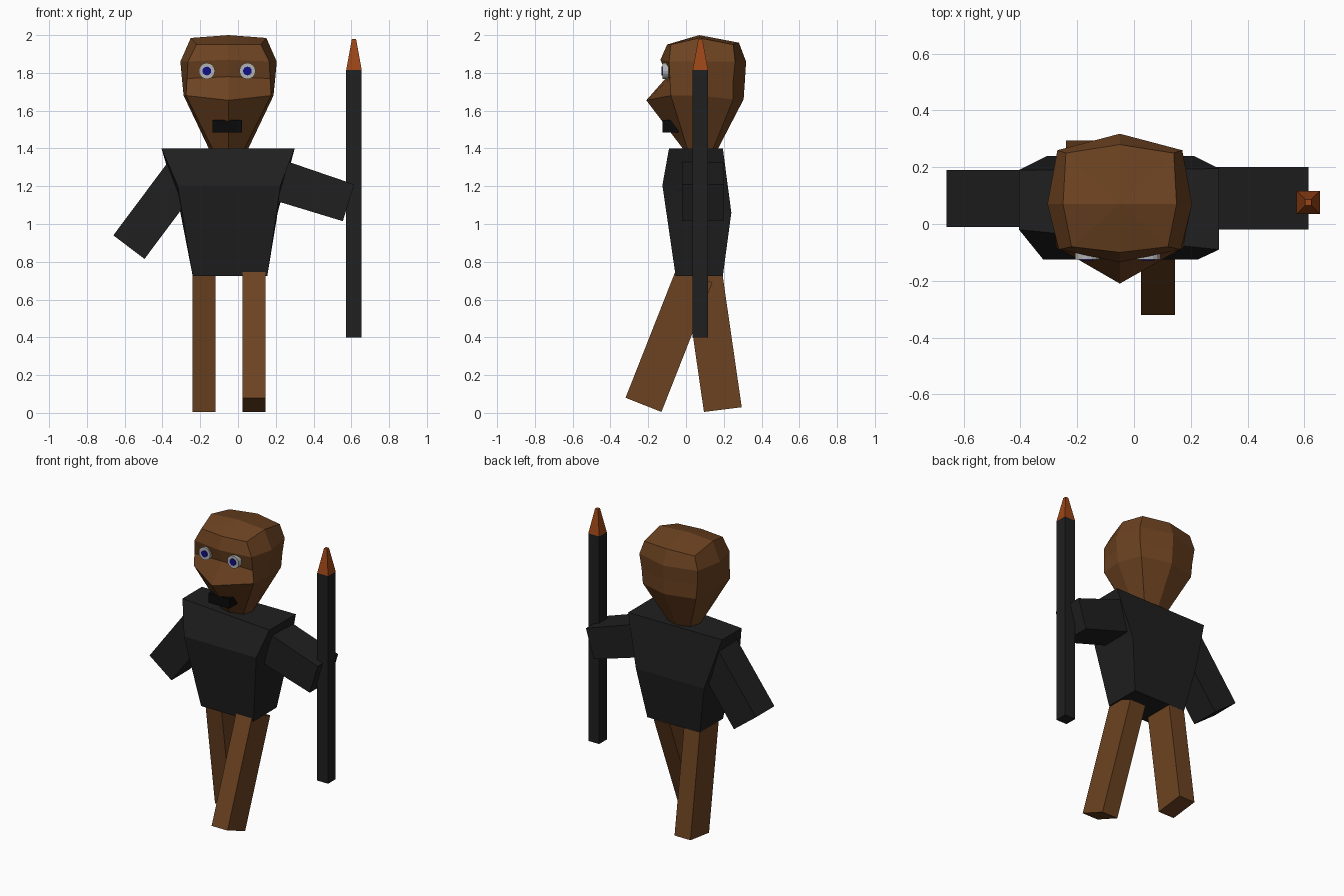
import bpy, bmesh, math

if "Cube" in bpy.data.objects:
    bpy.data.objects.remove(bpy.data.objects["Cube"])


def material(name, rgb):
    m = bpy.data.materials.new(name)
    m.diffuse_color = (*rgb, 1)
    m.use_nodes = True
    m.node_tree.nodes["Principled BSDF"].inputs["Base Color"].default_value = m.diffuse_color
    return m


SKIN = material("skin", (0.15, 0.055, 0.015))
CLOTH = material("cloth", (0.014, 0.014, 0.014))
MOUTH = material("mouth", (0.003, 0.003, 0.003))
TIP = material("tip", (0.33, 0.06, 0.008))
WHITE = material("eye_white", (0.45, 0.45, 0.45))
BLUE = material("iris", (0.005, 0.005, 0.25))


def loft(name, rings, mat, pole=None):
    """Bridge matching rings of points, capping both ends (or fan to a pole)."""
    bm = bmesh.new()
    rs = [[bm.verts.new(p) for p in r] for r in rings]
    n = len(rs[0])
    for a, b in zip(rs, rs[1:]):
        for i in range(n):
            j = (i + 1) % n
            bm.faces.new((a[i], a[j], b[j], b[i]))
    bm.faces.new(rs[0][::-1])
    if pole:
        top = bm.verts.new(pole)
        for i in range(n):
            bm.faces.new((rs[-1][i], rs[-1][(i + 1) % n], top))
    else:
        bm.faces.new(rs[-1])
    bmesh.ops.recalc_face_normals(bm, faces=bm.faces)
    me = bpy.data.meshes.new(name)
    bm.to_mesh(me)
    bm.free()
    me.materials.append(mat)
    ob = bpy.data.objects.new(name, me)
    bpy.context.collection.objects.link(ob)
    return ob


def rect(x0, x1, y0, y1, z):
    return [(x0, y0, z), (x1, y0, z), (x1, y1, z), (x0, y1, z)]


def arm(name, quad, y0, y1):
    loft(name, [[(x, y, z) for x, z in quad] for y in (y0, y1)], CLOTH)


def leg(name, quad, x0, x1):
    loft(name, [[(x, y, z) for y, z in quad] for x in (x0, x1)], SKIN)


def disc(name, x, z, r, y0, y1, mat):
    ring = [(r * math.cos(t * math.pi / 8), r * math.sin(t * math.pi / 8)) for t in range(16)]
    loft(name, [[(x + a, y, z + b) for a, b in ring] for y in (y0, y1)], mat)


# Head: eight-sided rings given as front, front side, side, back side, back
CX = -0.05


def head_ring(front, fside, side, bside, back):
    half = [fside, side, bside]
    return ([(CX, *front)] + [(CX + x, y, z) for x, y, z in half] + [(CX, *back)]
            + [(CX - x, y, z) for x, y, z in reversed(half)])


loft("head", [
    head_ring((-0.01, 1.39), (0.08, 0.01, 1.39), (0.10, 0.07, 1.39), (0.08, 0.14, 1.39), (0.165, 1.39)),
    head_ring((-0.21, 1.655), (0.225, -0.08, 1.68), (0.238, 0.07, 1.68), (0.20, 0.25, 1.66), (0.305, 1.66)),
    head_ring((-0.10, 1.78), (0.22, -0.085, 1.77), (0.247, 0.07, 1.77), (0.21, 0.25, 1.76), (0.312, 1.76)),
    head_ring((-0.135, 1.87), (0.215, -0.09, 1.86), (0.255, 0.07, 1.86), (0.22, 0.26, 1.86), (0.318, 1.86)),
    head_ring((-0.10, 1.95), (0.17, -0.08, 1.95), (0.20, 0.07, 1.985), (0.19, 0.25, 1.95), (0.28, 1.96)),
], SKIN, pole=(CX, 0.07, 2.0))

# Eyes
for i, x in enumerate((-0.165, 0.05)):
    disc(f"eye_{i}", x, 1.81, 0.043, -0.125, -0.08, WHITE)
    disc(f"iris_{i}", x, 1.81, 0.023, -0.129, -0.12, BLUE)

# Mouth
loft("mouth", [rect(-0.135, 0.022, -0.125, -0.04, z) for z in (1.485, 1.55)], MOUTH)

# Torso: hips, chest (front crease higher than back), shoulders
loft("torso", [
    rect(-0.24, 0.155, -0.055, 0.195, 0.725),
    [(-0.32, -0.125, 1.205), (0.225, -0.125, 1.205), (0.21, 0.24, 1.06), (-0.305, 0.24, 1.06)],
    [(-0.405, -0.02, 1.40), (0.30, -0.09, 1.40), (0.30, 0.195, 1.40), (-0.405, 0.19, 1.40)],
], CLOTH)

# Arms
arm("lowered_arm", [(-0.66, 0.94), (-0.495, 0.815), (-0.20, 1.21), (-0.365, 1.335)], -0.01, 0.19)
arm("raised_arm", [(0.615, 1.21), (0.555, 1.015), (0.16, 1.135), (0.22, 1.345)], -0.02, 0.20)

# Legs, one striding forward and one back
leg("forward_leg", [(-0.32, 0.08), (-0.13, 0.005), (0.14, 0.69), (-0.05, 0.765)], 0.025, 0.145)
leg("back_leg", [(0.095, 0.005), (0.295, 0.03), (0.19, 0.755), (-0.01, 0.73)], -0.24, -0.12)

# Spear
loft("spear_shaft", [rect(0.573, 0.655, 0.035, 0.117, z) for z in (0.40, 1.815)], CLOTH)
loft("spear_tip", [rect(0.573, 0.655, 0.035, 0.117, 1.815),
                   rect(0.603, 0.625, 0.065, 0.087, 1.98)], TIP)
